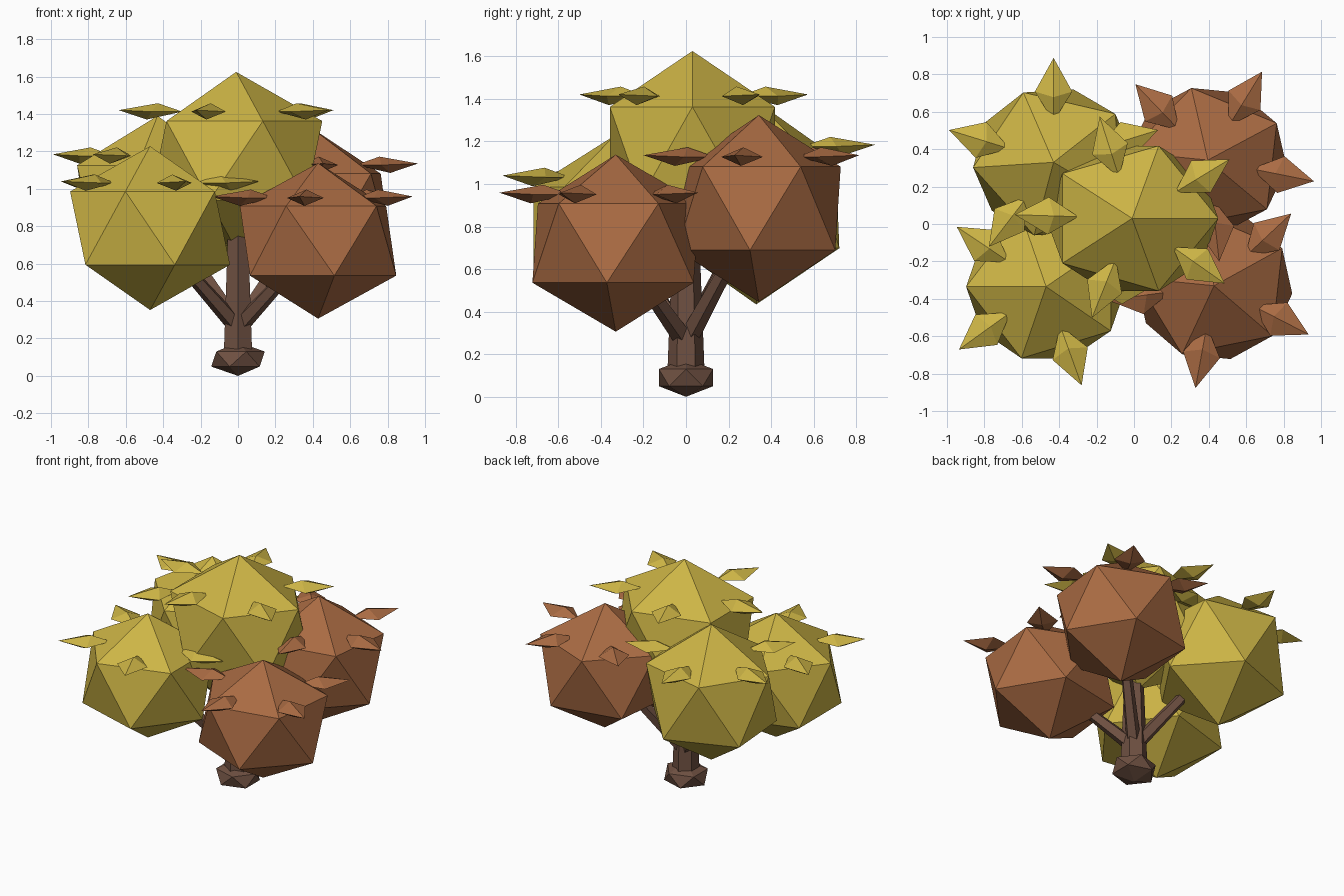
import bpy, bmesh, math
from mathutils import Vector, Matrix

if "Cube" in bpy.data.objects:
    bpy.data.objects.remove(bpy.data.objects["Cube"])


def material(name, rgb):
    m = bpy.data.materials.new(name)
    m.diffuse_color = (*rgb, 1)
    m.use_nodes = True
    m.node_tree.nodes["Principled BSDF"].inputs["Base Color"].default_value = m.diffuse_color
    return m


YELLOW = material("yellow_leaf", (0.61, 0.46, 0.06))
RUST = material("rust_leaf", (0.40, 0.147, 0.056))
BARK = material("bark", (0.156, 0.08, 0.053))


def finish(name, bm, mat):
    bmesh.ops.recalc_face_normals(bm, faces=bm.faces)
    mesh = bpy.data.meshes.new(name)
    bm.to_mesh(mesh)
    bm.free()
    mesh.materials.append(mat)
    obj = bpy.data.objects.new(name, mesh)
    bpy.context.collection.objects.link(obj)
    return obj


def ico(name, center, radii, angle, mat):
    bm = bmesh.new()
    bmesh.ops.create_icosphere(bm, subdivisions=1, radius=1)
    m = (Matrix.Translation(center) @ Matrix.Diagonal((*radii, 1))
         @ Matrix.Rotation(math.radians(angle), 4, 'Z'))
    bm.transform(m)
    finish(name, bm, mat)


def limb(name, a, b, r1, r2, sides, mat):
    a, b = Vector(a), Vector(b)
    d = b - a
    bm = bmesh.new()
    bmesh.ops.create_cone(bm, cap_ends=True, segments=sides,
                          radius1=r1, radius2=r2, depth=d.length)
    rot = d.to_track_quat('Z', 'Y').to_matrix().to_4x4()
    bm.transform(Matrix.Translation((a + b) / 2) @ rot)
    finish(name, bm, mat)


def leaf(name, tip, direction, mat):
    # flattened pointed leaf: tip, four-sided waist, tail buried in the crown
    out = direction.normalized()
    side = Vector((-out.y, out.x, 0))
    up = Vector((0, 0, 1))
    mid = tip - out * 0.18 - up * 0.008
    waist = [mid + side * 0.1, mid + up * 0.045 - out * 0.03,
             mid - side * 0.1, mid - up * 0.042 + out * 0.03]
    tail = mid - out * 0.16
    bm = bmesh.new()
    t, e = bm.verts.new(tip), bm.verts.new(tail)
    ring = [bm.verts.new(p) for p in waist]
    for i in range(4):
        a, b = ring[i], ring[(i + 1) % 4]
        bm.faces.new((t, a, b))
        bm.faces.new((e, b, a))
    finish(name, bm, mat)


# Root knob and trunk
ico("root_knob", (0, 0, 0.09), (0.16, 0.15, 0.09), 0, BARK)
limb("trunk", (0, 0, 0.1), (0, 0, 0.95), 0.088, 0.055, 6, BARK)

# Crowns: name, centre, radii, crown turn, leaf turn, material
crowns = [
    ("top", (-0.01, 0.03, 1.15), (0.515, 0.456, 0.475), 0, 34, YELLOW),
    ("front_left", (-0.47, -0.335, 0.79), (0.478, 0.45, 0.438), 36, 1, YELLOW),
    ("front_right", (0.428, -0.33, 0.722), (0.47, 0.448, 0.416), 30, -28, RUST),
    ("back_right", (0.395, 0.342, 0.885), (0.475, 0.44, 0.439), 30, -12, RUST),
    ("back_left", (-0.43, 0.33, 0.912), (0.482, 0.45, 0.478), 40, 18, YELLOW),
]
for name, c, r, turn, leaf_turn, mat in crowns:
    ico(name + "_crown", c, r, turn, mat)
    # Ring of five leaves
    for k in range(5):
        a = math.radians(leaf_turn + 72 * k)
        d = Vector((1.22 * r[0] * math.cos(a), 1.24 * r[1] * math.sin(a), 0))
        tip = Vector(c) + d + Vector((0, 0, 0.57 * r[2]))
        leaf(f"{name}_leaf_{k + 1}", tip, d, mat)
    # Branch to each outer crown
    if name != "top":
        start = Vector((0, 0, 0.26))
        end = start.lerp(Vector(c), 0.6)
        limb(name + "_branch", start, end, 0.05, 0.036, 5, BARK)
